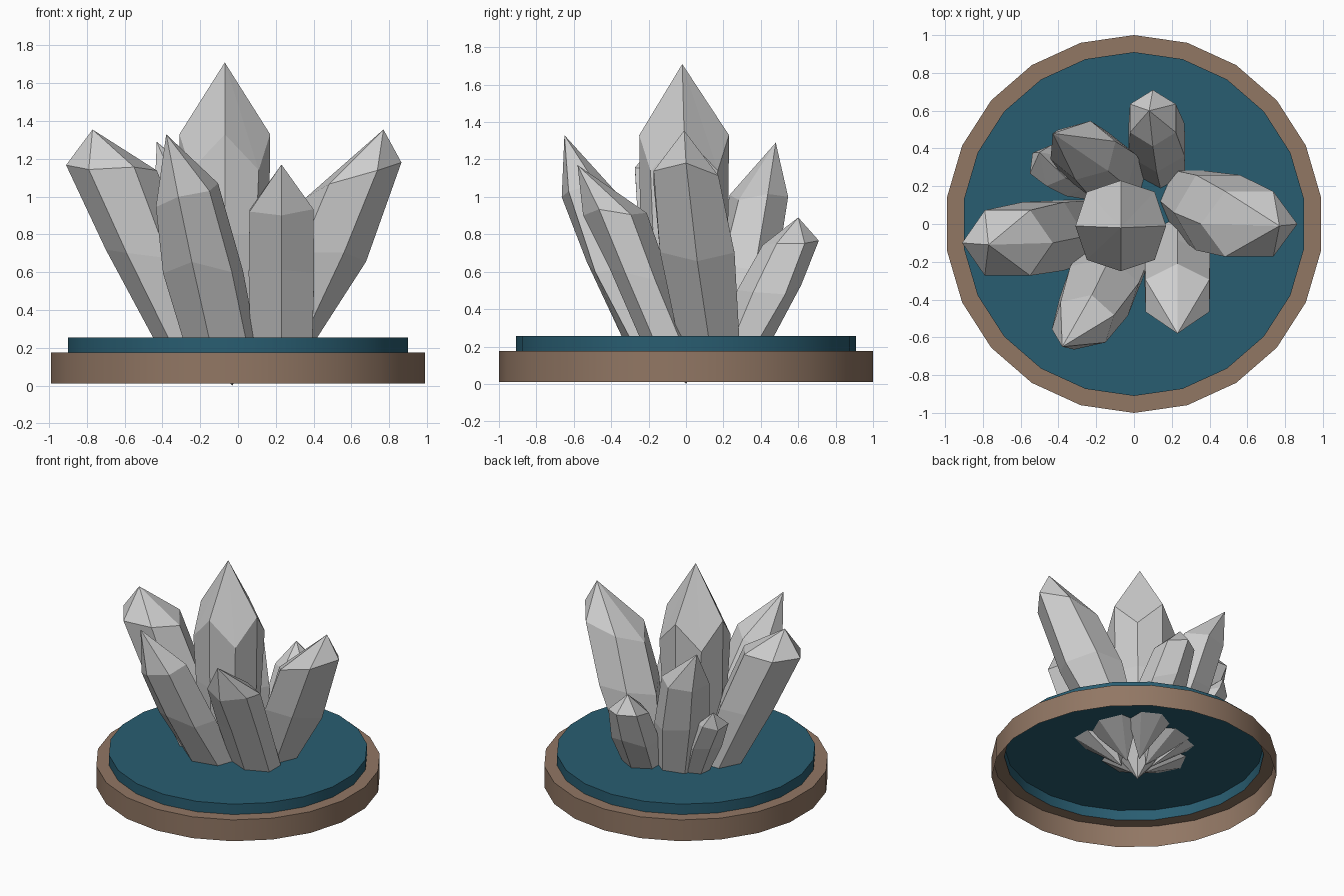
import bpy
import bmesh
import random
from math import cos, sin, tau, pi, radians
from mathutils import Vector

random.seed(4)
cube = bpy.data.objects.get("Cube")
if cube:
    bpy.data.objects.remove(cube, do_unlink=True)


def make_material(name, rgb):
    mat = bpy.data.materials.new(name)
    mat.use_nodes = True
    mat.diffuse_color = (*rgb, 1)
    mat.node_tree.nodes["Principled BSDF"].inputs["Base Color"].default_value = (*rgb, 1)
    return mat


brown = make_material("wood brown", (0.285, 0.184, 0.127))
blue = make_material("deep blue", (0.022, 0.11, 0.165))
grey = make_material("crystal grey", (0.62, 0.62, 0.62))


def ring(center, rx, ry, sides, turn, jitter=0.0, tilt=0.0):
    """Polygon of points around a centre, rising towards +x by the tilt."""
    points = []
    for i in range(sides):
        a = turn + tau * i / sides
        dx, dy = rx * cos(a), ry * sin(a)
        dz = tilt * dx + random.uniform(-jitter, jitter)
        points.append(Vector(center) + Vector((dx, dy, dz)))
    return points


def loft(name, rings, mat, cap_top=False):
    """Skin a stack of rings from bottom to top; one-point rings close to a tip."""
    bm = bmesh.new()
    rows = [[bm.verts.new(p) for p in r] for r in rings]
    for low, high in zip(rows, rows[1:]):
        n = max(len(low), len(high))
        for i in range(n):
            j = (i + 1) % n
            if len(low) == 1:
                bm.faces.new((low[0], high[j], high[i]))
            elif len(high) == 1:
                bm.faces.new((low[i], low[j], high[0]))
            else:
                bm.faces.new((low[i], low[j], high[j], high[i]))
    if cap_top:
        bm.faces.new(rows[-1])
    mesh = bpy.data.meshes.new(name)
    bm.to_mesh(mesh)
    bm.free()
    mesh.materials.append(mat)
    obj = bpy.data.objects.new(name, mesh)
    bpy.context.collection.objects.link(obj)
    return obj


def smooth(obj):
    bpy.ops.object.select_all(action="DESELECT")
    obj.select_set(True)
    bpy.context.view_layer.objects.active = obj
    bpy.ops.object.shade_smooth_by_angle(angle=radians(30))


# Hollow round stand: brown wall with a lip, blue raised plate
def stand_ring(radius, z):
    return ring((0, 0, z), radius, radius, 22, pi / 2)


LIP, TOP = 0.175, 0.255
smooth(loft("stand_rim", [stand_ring(1, 0.01), stand_ring(1, LIP),
                          stand_ring(0.91, LIP)], brown))
smooth(loft("stand_plate", [stand_ring(0.91, LIP), stand_ring(0.91, TOP)], blue, True))

# Centre crystal: eight sides, with a four-faced point reaching down the corners
mid = Vector((-0.07, -0.01, 0))
shoulder_points = ring(mid + Vector((0, 0, 1.33)), 0.24, 0.24, 8, 0)
for corner in shoulder_points[1::2]:
    corner.xy = mid.xy + (corner.xy - mid.xy) * 1.06
    corner.z = 1.14
loft("centre_crystal", [
    [Vector((-0.03, 0, 0))],
    ring(mid + Vector((0, 0, TOP)), 0.2, 0.2, 8, 0),
    ring(mid + Vector((0, 0, 0.8)), 0.235, 0.235, 8, 0),
    shoulder_points,
    [Vector((-0.07, -0.02, 1.71))],
], grey)


# Outer crystals: narrow root, wider belly, leaning shoulder, pointed tip
def crystal(name, root, root_size, shoulder, size, tip, turn=0.0, bulge=1.18, tilt=0.0):
    base = Vector((*root, TOP))
    top = Vector(shoulder)
    belly_x = (root_size[0] + size[0]) / 2 * bulge
    belly_y = (root_size[1] + size[1]) / 2 * bulge
    loft(name, [
        [Vector((root[0] * 0.35, root[1] * 0.35, 0.08))],
        ring(base, *root_size, 6, turn),
        ring(base.lerp(top, 0.5), belly_x, belly_y, 6, turn, 0.035),
        ring(top, *size, 6, turn, 0.02, tilt),
        [Vector(tip)],
    ], grey)


crystal("right_crystal", (-0.29, -0.03), (0.16, 0.18), (-0.67, -0.1, 1.15),
        (0.24, 0.2), (-0.77, -0.11, 1.355), bulge=1.1)
crystal("left_crystal", (0.28, 0.12), (0.14, 0.19), (0.61, 0, 1.09),
        (0.255, 0.2), (0.77, -0.01, 1.355), tilt=0.33)
crystal("front_right_crystal", (-0.1, -0.19), (0.2, 0.16), (-0.27, -0.52, 1.0),
        (0.17, 0.15), (-0.38, -0.65, 1.33), turn=0.25, tilt=0.35)
crystal("front_left_crystal", (0.23, -0.11), (0.19, 0.14), (0.23, -0.38, 0.92),
        (0.195, 0.17), (0.23, -0.58, 1.17), turn=pi / 6, bulge=1.04)
crystal("back_right_crystal", (-0.1, 0.24), (0.17, 0.14), (-0.27, 0.39, 1.0),
        (0.18, 0.16), (-0.43, 0.48, 1.29), turn=0.3)
crystal("back_left_crystal", (0.14, 0.33), (0.15, 0.14), (0.1, 0.56, 0.75),
        (0.14, 0.15), (0.08, 0.6, 0.89), turn=pi / 6)
crystal("small_crystal", (-0.24, 0.22), (0.1, 0.09), (-0.45, 0.31, 0.69),
        (0.11, 0.11), (-0.5, 0.38, 0.82), turn=0.4)
